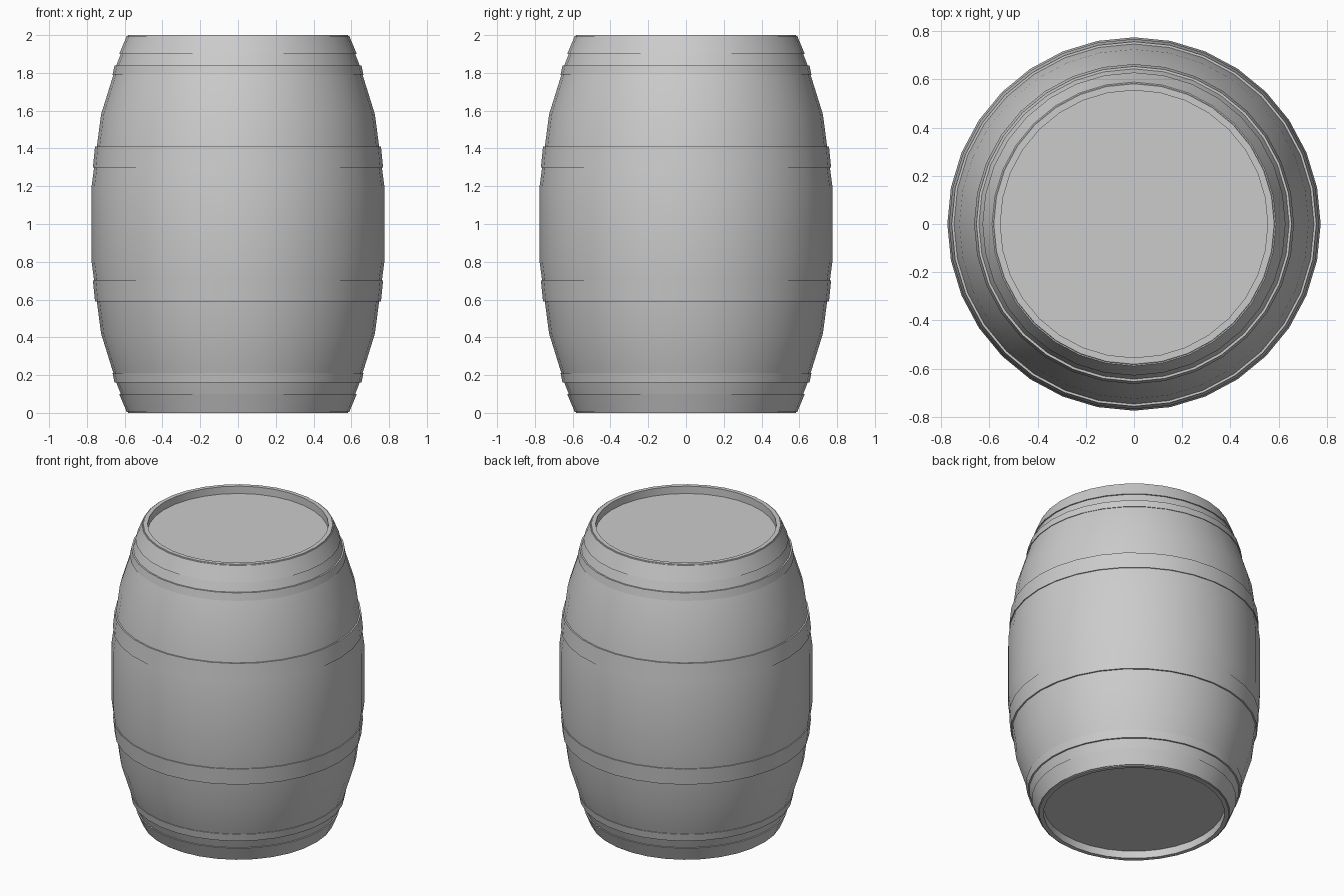
import bpy, bmesh, math

if "Cube" in bpy.data.objects:
    bpy.data.objects.remove(bpy.data.objects["Cube"])

SIDES = 32


def lathe(name, profile, closed=False):
    """Revolve (radius, z) points round the z axis; open profiles get end caps."""
    bm = bmesh.new()
    rings = []
    for r, z in profile:
        rings.append([bm.verts.new((r * math.cos(2 * math.pi * i / SIDES),
                                    r * math.sin(2 * math.pi * i / SIDES), z))
                      for i in range(SIDES)])
    pairs = list(zip(rings, rings[1:]))
    if closed:
        pairs.append((rings[-1], rings[0]))
    for a, b in pairs:
        for i in range(SIDES):
            j = (i + 1) % SIDES
            bm.faces.new((a[i], a[j], b[j], b[i]))
    if not closed:
        bm.faces.new(rings[0])
        bm.faces.new(rings[-1])
    bmesh.ops.recalc_face_normals(bm, faces=bm.faces)
    mesh = bpy.data.meshes.new(name)
    bm.to_mesh(mesh)
    bm.free()
    ob = bpy.data.objects.new(name, mesh)
    bpy.context.collection.objects.link(ob)
    bpy.ops.object.select_all(action='DESELECT')
    ob.select_set(True)
    bpy.context.view_layer.objects.active = ob
    bpy.ops.object.shade_smooth_by_angle(angle=math.radians(30))
    return ob


# Staves with recessed heads at both ends, mirrored about mid height
upper = [(0.775, 1.2), (0.725, 1.58), (0.644, 1.84), (0.582, 2.0),
         (0.555, 2.0), (0.555, 1.95)]
lower = [(r, 2 - z) for r, z in reversed(upper)]
lathe("barrel_body", lower + upper)

# Hoops: (name, wide radius, wide z, narrow radius, narrow z)
hoops = [("middle_hoop", 0.768, 1.30, 0.757, 1.41),
         ("shoulder_hoop", 0.664, 1.79, 0.654, 1.84),
         ("end_hoop", 0.629, 1.90, 0.589, 1.995)]
for name, r0, z0, r1, z1 in hoops:
    ring = [(r0, z0), (r1, z1), (r1 - 0.03, z1), (r0 - 0.03, z0)]
    lathe("upper_" + name, ring, closed=True)
    lathe("lower_" + name, [(r, 2 - z) for r, z in ring], closed=True)
